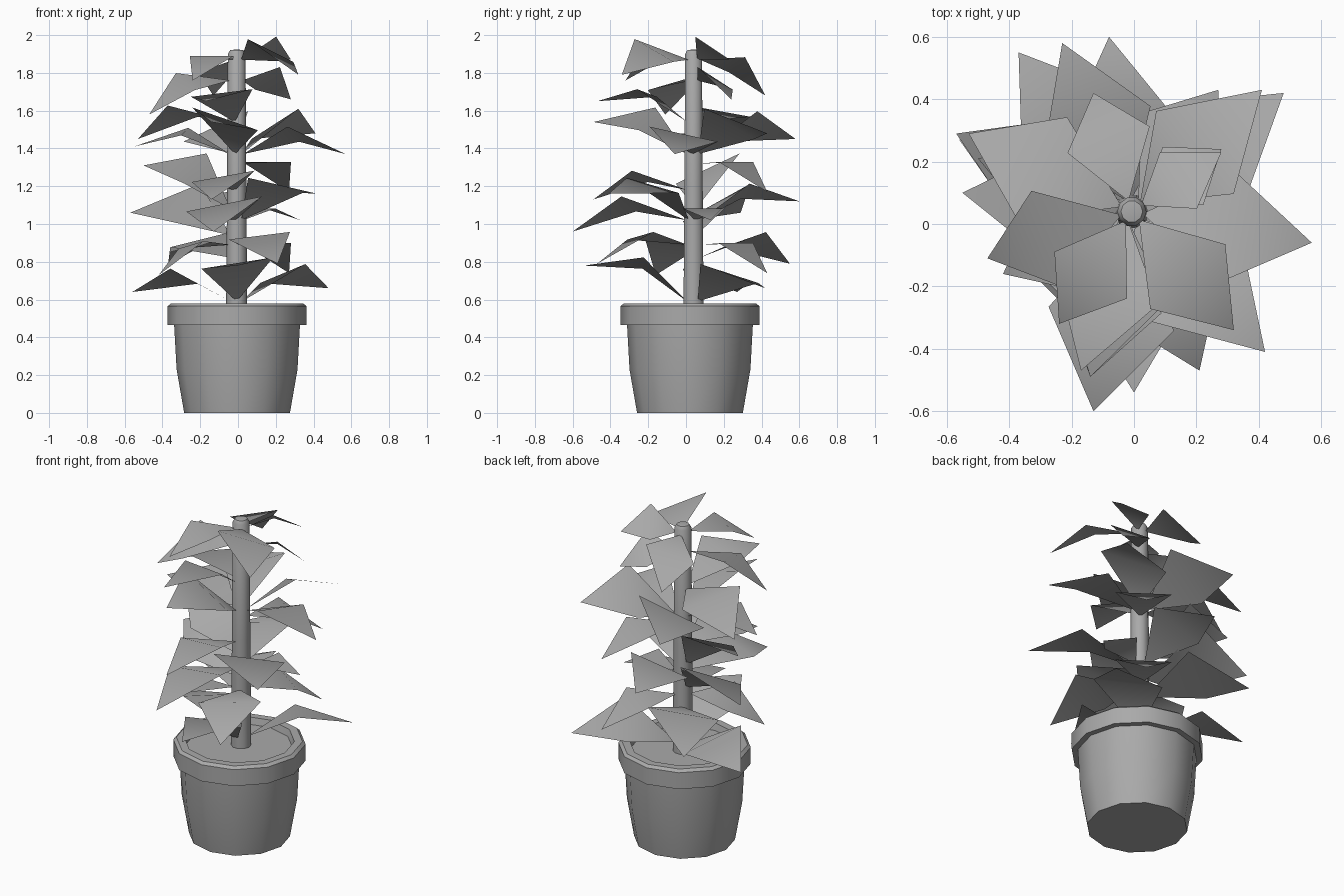
import bpy, bmesh, math
from mathutils import Vector

cube = bpy.data.objects.get("Cube")
if cube:
    bpy.data.objects.remove(cube, do_unlink=True)

grey = bpy.data.materials.new("plain_grey")
grey.use_nodes = True
GREY = (0.4, 0.4, 0.4, 1.0)
grey.diffuse_color = GREY
grey.node_tree.nodes["Principled BSDF"].inputs["Base Color"].default_value = GREY


def add_object(name, bm, smooth_angle):
    bmesh.ops.recalc_face_normals(bm, faces=bm.faces)
    mesh = bpy.data.meshes.new(name)
    bm.to_mesh(mesh)
    bm.free()
    mesh.materials.append(grey)
    obj = bpy.data.objects.new(name, mesh)
    bpy.context.collection.objects.link(obj)
    bpy.ops.object.select_all(action="DESELECT")
    obj.select_set(True)
    bpy.context.view_layer.objects.active = obj
    bpy.ops.object.shade_smooth_by_angle(angle=math.radians(smooth_angle))


def lathe(name, profile, sides, centre):
    """Turn a (radius, height) profile that starts and ends on the axis."""
    bm = bmesh.new()
    verts = [bm.verts.new((r, 0, z)) for r, z in profile]
    edges = [bm.edges.new(pair) for pair in zip(verts, verts[1:])]
    bmesh.ops.spin(bm, geom=verts + edges, cent=(0, 0, 0), axis=(0, 0, 1),
                   angle=math.tau, steps=sides, use_merge=True)
    bmesh.ops.remove_doubles(bm, verts=bm.verts, dist=0.0005)
    bmesh.ops.translate(bm, verts=bm.verts, vec=(*centre, 0))
    add_object(name, bm, 40)


# Pot with a collar rim, closed inside by the soil
pot_profile = [(0, 0), (0.28, 0), (0.32, 0.23), (0.333, 0.465), (0.367, 0.465),
               (0.367, 0.565), (0.35, 0.58), (0.305, 0.58), (0.295, 0.54), (0, 0.54)]
lathe("pot", pot_profile, 12, (-0.005, 0.021))

# Trunk, slightly tapered, with a blunt tip
lathe("trunk", [(0, 0.52), (0.056, 0.53), (0.051, 1.2), (0.047, 1.9), (0.035, 1.92), (0, 1.925)],
      10, (-0.007, 0.04))


def leaf(name, base_z, tip, roll):
    """Kite-shaped leaf folded halfway along, across its widest line."""
    axis = Vector((-0.007, 0.04, base_z))
    tip = Vector(tip)
    out = Vector((tip.x - axis.x, tip.y - axis.y, 0)).normalized()
    base = axis + out * 0.035
    span = tip - axis
    across = Vector((-out.y, out.x, 0))
    lift = span.cross(across).normalized() * span.length * 0.18
    ridge = axis + span * 0.52 + lift
    half_width = (tip - ridge).length * 0.61
    side = across * half_width + Vector((0, 0, roll))
    bm = bmesh.new()
    stem, left, end, right = [bm.verts.new(p) for p in
                              (base, ridge + side, tip, ridge - side)]
    bm.faces.new((stem, right, left))
    bm.faces.new((left, right, end))
    add_object(name, bm, 90)


# Whorls of leaves: stem height, then tip position and sideways roll of each leaf
whorls = [
    (0.59, [(-0.56, 0.27, 0.64, 0.04), (0, -0.54, 0.78, 0.03), (0.48, 0.42, 0.66, -0.05)]),
    (0.82, [(-0.37, 0.55, 0.79, -0.04)]),
    (0.89, [(-0.42, -0.16, 0.73, 0.02), (0.21, -0.47, 0.79, 0.02), (0.27, 0.43, 0.74, 0)]),
    (0.94, [(-0.57, 0.29, 1.06, -0.1)]),
    (1.02, [(-0.13, -0.6, 0.96, 0.04), (-0.08, 0.6, 1.12, -0.04),
            (0.42, -0.41, 1.16, -0.04), (0.33, 0.13, 1.02, 0)]),
    (1.08, [(-0.5, 0.21, 1.31, -0.08)]),
    (1.18, [(-0.14, -0.49, 1.13, 0.03)]),
    (1.32, [(0.27, 0.43, 1.17, 0)]),
    (1.37, [(0.57, -0.06, 1.37, -0.04), (-0.55, 0.1, 1.41, -0.02), (0.41, 0.43, 1.48, -0.08),
            (-0.23, 0.58, 1.45, -0.08), (-0.14, -0.49, 1.54, -0.06)]),
    (1.54, [(-0.53, 0.29, 1.45, 0.03), (-0.17, -0.47, 1.65, 0.02)]),
    (1.76, [(-0.47, -0.11, 1.58, -0.045), (0.28, 0.24, 1.66, -0.06)]),
    (1.87, [(-0.24, -0.32, 1.76, 0), (0.32, -0.34, 1.79, -0.06),
            (0.28, 0.23, 1.87, -0.06), (-0.13, 0.42, 1.68, -0.04)]),
]
for w, (height, leaves) in enumerate(whorls, 1):
    for n, (x, y, z, roll) in enumerate(leaves, 1):
        leaf(f"whorl_{w}_leaf_{n}", height, (x, y, z), roll)
